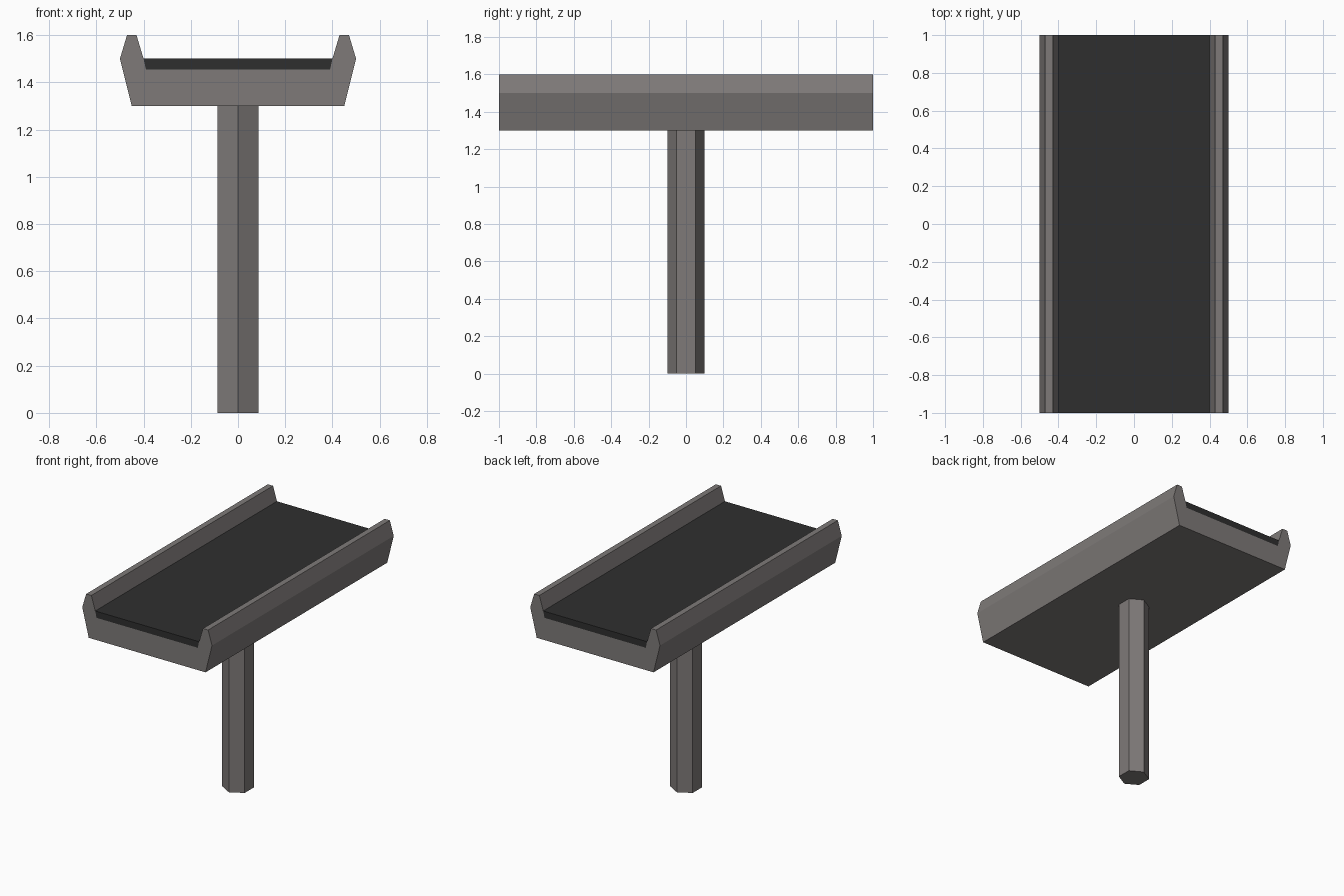
import bpy, bmesh, math

if "Cube" in bpy.data.objects:
    bpy.data.objects.remove(bpy.data.objects["Cube"])


def material(name, rgb):
    m = bpy.data.materials.new(name)
    m.diffuse_color = (*rgb, 1)
    m.use_nodes = True
    m.node_tree.nodes["Principled BSDF"].inputs["Base Color"].default_value = m.diffuse_color
    return m


def extrude(name, points, direction, mat):
    """Extrude a closed 3D outline along a direction into a solid."""
    bm = bmesh.new()
    face = bm.faces.new([bm.verts.new(p) for p in points])
    ext = bmesh.ops.extrude_face_region(bm, geom=[face], use_keep_orig=True)
    moved = [g for g in ext["geom"] if isinstance(g, bmesh.types.BMVert)]
    bmesh.ops.translate(bm, verts=moved, vec=direction)
    bmesh.ops.recalc_face_normals(bm, faces=bm.faces)
    mesh = bpy.data.meshes.new(name)
    bm.to_mesh(mesh)
    bm.free()
    mesh.materials.append(mat)
    obj = bpy.data.objects.new(name, mesh)
    bpy.context.collection.objects.link(obj)
    return obj


def mirrored(half):
    """Full outline at y = -1 from its right half (x, z)."""
    full = half + [(-x, z) for x, z in reversed(half)]
    return [(x, -1, z) for x, z in full]


steel = material("warm grey steel", (0.21, 0.195, 0.19))
rubber = material("black rubber", (0.028, 0.028, 0.028))

# Trough-shaped frame with raised side rails
extrude("conveyor_frame", mirrored([(0.45, 1.3), (0.5, 1.5), (0.47, 1.6), (0.43, 1.6),
                                    (0.4, 1.5), (0.39, 1.455)]), (0, 2, 0), steel)

# Belt lying in the trough
extrude("conveyor_belt", mirrored([(0.39, 1.455), (0.4, 1.5)]), (0, 2, 0), rubber)

# Six-sided support post
hexagon = [(0.1 * math.sin(math.radians(60 * i)), 0.1 * math.cos(math.radians(60 * i)), 0)
           for i in range(6)]
extrude("support_post", hexagon, (0, 0, 1.3), steel)
